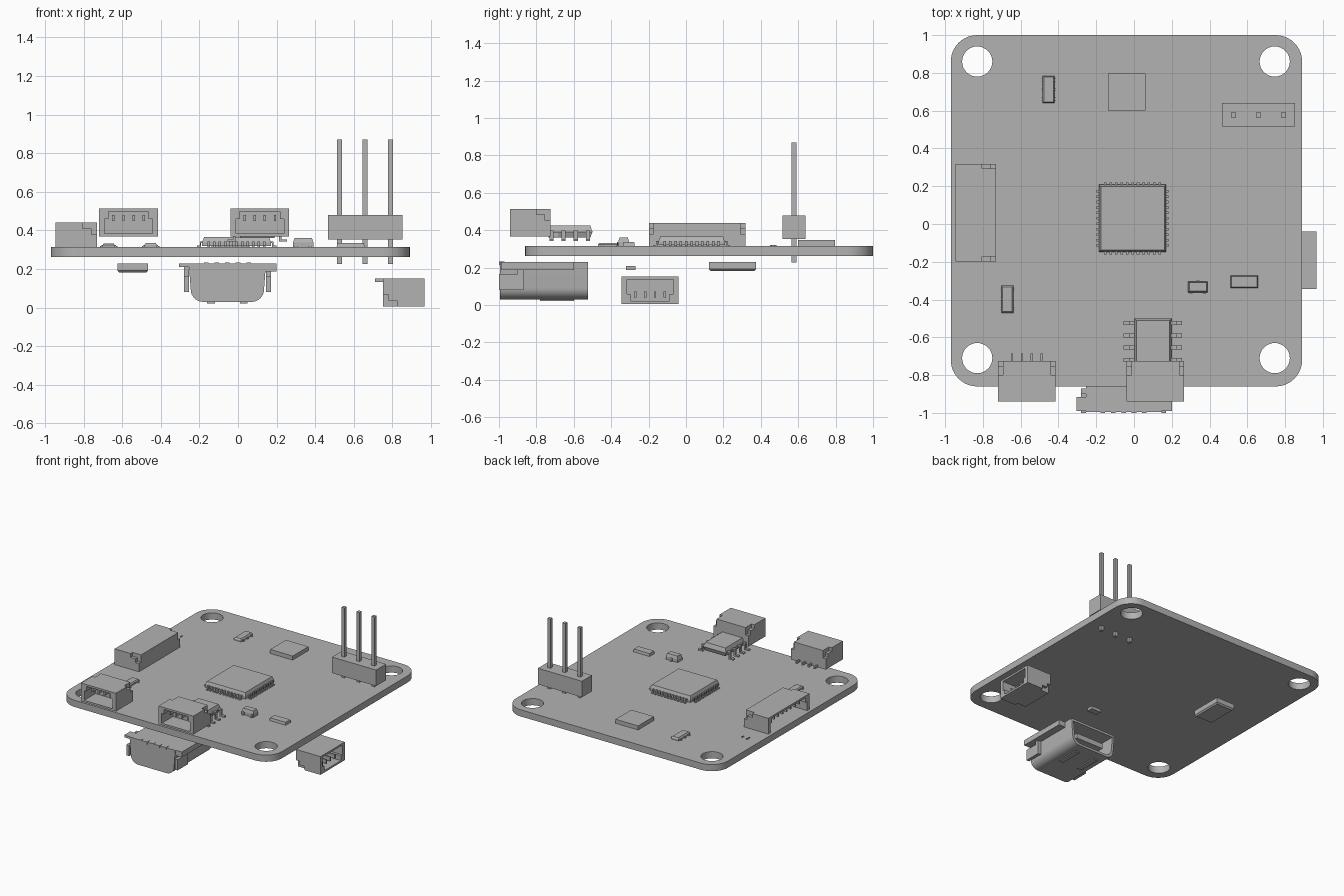
import bpy, bmesh, math
from mathutils import Matrix, Vector

if "Cube" in bpy.data.objects:
    bpy.data.objects.remove(bpy.data.objects["Cube"])

T, R, PI = Matrix.Translation, Matrix.Rotation, math.pi
ID = Matrix.Identity(4)
grey = bpy.data.materials.new("plain_grey")
grey.diffuse_color = (0.45, 0.45, 0.45, 1)
grey.use_nodes = True
grey.node_tree.nodes["Principled BSDF"].inputs["Base Color"].default_value = grey.diffuse_color


def box(bm, x0, x1, y0, y1, z0, z1, M=ID, taper=0.0):
    """Box by its bounds; taper pulls the top face in."""
    vs = []
    for z, t in ((z0, 0), (z1, taper)):
        for x, y in ((x0 + t, y0 + t), (x1 - t, y0 + t), (x1 - t, y1 - t), (x0 + t, y1 - t)):
            vs.append(bm.verts.new(M @ Vector((x, y, z))))
    for f in ((3, 2, 1, 0), (4, 5, 6, 7), (0, 1, 5, 4), (1, 2, 6, 5), (2, 3, 7, 6), (3, 0, 4, 7)):
        bm.faces.new([vs[i] for i in f])


def prism(bm, loops, a, b, M=ID):
    """Extrude an outline with holes along local z from a to b."""
    cu = bpy.data.curves.new("tmp", 'CURVE')
    cu.dimensions, cu.fill_mode, cu.extrude = '2D', 'BOTH', (b - a) / 2
    for loop in loops:
        s = cu.splines.new('POLY')
        s.points.add(len(loop) - 1)
        for p, (x, y) in zip(s.points, loop):
            p.co = (x, y, 0, 1)
        s.use_cyclic_u = True
    ob = bpy.data.objects.new("tmp", cu)
    bpy.context.collection.objects.link(ob)
    bpy.context.view_layer.update()
    dg = bpy.context.evaluated_depsgraph_get()
    me = bpy.data.meshes.new_from_object(ob.evaluated_get(dg))
    me.transform(M @ T((0, 0, (a + b) / 2)))
    bm.from_mesh(me)
    bpy.data.objects.remove(ob)
    bpy.data.meshes.remove(me)


def finish(bm, name, weld=False):
    if weld:
        bmesh.ops.remove_doubles(bm, verts=bm.verts, dist=1e-5)
    bmesh.ops.recalc_face_normals(bm, faces=bm.faces)
    me = bpy.data.meshes.new(name)
    bm.to_mesh(me)
    bm.free()
    me.materials.clear()
    me.materials.append(grey)
    for p in me.polygons:
        p.material_index = 0
    ob = bpy.data.objects.new(name, me)
    bpy.context.collection.objects.link(ob)
    bpy.ops.object.select_all(action='DESELECT')
    ob.select_set(True)
    bpy.context.view_layer.objects.active = ob
    bpy.ops.object.shade_smooth_by_angle(angle=math.radians(30))


def arc(cx, cy, r, a0, a1, n):
    return [(cx + r * math.cos(a0 + (a1 - a0) * i / n), cy + r * math.sin(a0 + (a1 - a0) * i / n))
            for i in range(n + 1)]


def leads(bm, M, n, pitch, edge, reach, w, zs, zf, t):
    """Row of gull-wing leads pointing along local +x."""
    for i in range(n):
        y = (i - (n - 1) / 2) * pitch
        m = edge + reach * 0.45
        box(bm, edge - 0.01, m, y - w, y + w, zs - t, zs, M)
        box(bm, m - t, m, y - w, y + w, zf, zs, M)
        box(bm, m - t, edge + reach, y - w, y + w, zf, zf + t, M)


# Board with rounded corners and four mounting holes
bm = bmesh.new()
outline, r = [], 0.14
for i, (x, y) in enumerate(((0.89 - r, 1 - r), (-0.97 + r, 1 - r), (-0.97 + r, -0.86 + r), (0.89 - r, -0.86 + r))):
    outline += arc(x, y, r, i * PI / 2, (i + 1) * PI / 2, 10)
holes = [arc(x, y, 0.08, 0, 2 * PI, 32)[:-1] for x in (-0.83, 0.745) for y in (0.86, -0.71)]
prism(bm, [outline] + holes, 0.262, 0.315)
finish(bm, "circuit_board", True)


# Side-entry wire connectors: local mouth at -y, back at y = 0
def connector(name, M, w, n):
    bm = bmesh.new()
    h, d, s, k = w / 2, 0.215, 0.075, 0.145
    a, b = h - 0.028, h - 0.048
    cavity = [(-a, 0.015), (a, 0.015), (a, 0.092), (b, 0.092), (b, 0.13), (-b, 0.13), (-b, 0.092), (-a, 0.092)]
    prism(bm, [[(-h, 0), (h, 0), (h, k), (-h, k)], cavity], s, d, M @ R(PI / 2, 4, 'X'))
    box(bm, -h + 0.025, h - 0.025, -s, 0, 0, k, M)
    for sx in (-1, 1):
        xs = sorted((sx * h, sx * (h - 0.025)))
        box(bm, *xs, -s, -0.03, 0, 0.115, M)
        box(bm, *xs, -0.03, 0, 0, 0.085, M)
    for i in range(n):
        x = (i - (n - 1) / 2) * 0.0525
        box(bm, x - 0.006, x + 0.006, -0.18, -s, 0.08, 0.112, M)
        box(bm, x - 0.006, x + 0.006, -0.01, 0.04, 0, 0.018, M)
    finish(bm, name)


connector("front_left_connector", T((-0.567, -0.725, 0.368)), 0.305, 4)
connector("front_middle_connector", T((0.113, -0.725, 0.368)), 0.305, 4)
connector("left_long_connector", T((-0.73, 0.06, 0.295)) @ R(-PI / 2, 4, 'Z'), 0.515, 8)
connector("lower_right_connector", T((0.75, -0.192, 0.152)) @ R(PI / 2, 4, 'Z') @ R(PI, 4, 'Y'), 0.305, 4)

# Lower data socket: shell open at the back (+y), tongue, flange and side tabs
bm = bmesh.new()
cx, Y = -0.055, R(PI / 2, 4, 'X')


def shell(o):
    w, zb, q = 0.2 - o, 0.03 + o, 0.065 - o * 0.5
    return ([(cx - w, 0.23 - o)] + arc(cx - w + q + 0.01, zb + q, q, PI, 1.5 * PI, 8)
            + arc(cx + w - q - 0.01, zb + q, q, 1.5 * PI, 2 * PI, 8) + [(cx + w, 0.23 - o)])


prism(bm, [shell(0), shell(0.018)], 0.525, 0.9, Y)
prism(bm, [shell(0)], 0.9, 0.995, Y)
box(bm, cx - 0.12, cx + 0.12, -0.9, -0.56, 0.11, 0.15)
for x in (-0.28, 0.145):
    box(bm, x, x + 0.025, -1.0, -0.87, 0.08, 0.165)
    box(bm, x, x + 0.025, -0.9, -0.87, 0.08, 0.225)
box(bm, -0.305, -0.2, -0.99, -0.915, 0.212, 0.23)
box(bm, 0.1, 0.2, -0.99, -0.6, 0.188, 0.23)
for i in range(5):
    x = cx + (i - 2) * 0.055
    box(bm, x - 0.012, x + 0.012, -1.0, -0.97, 0.215, 0.234)
for x in (-0.14, 0.03):
    box(bm, x - 0.02, x + 0.02, -0.78, -0.6, 0.022, 0.035)
finish(bm, "data_socket")

# Main square chip with eleven leads per side
bm = bmesh.new()
cx, cy = -0.0075, 0.03
box(bm, cx - 0.178, cx + 0.178, cy - 0.178, cy + 0.178, 0.32, 0.34)
box(bm, cx - 0.178, cx + 0.178, cy - 0.178, cy + 0.178, 0.34, 0.366, taper=0.01)
for i in range(4):
    leads(bm, T((cx, cy, 0)) @ R(i * PI / 2, 4, 'Z'), 11, 0.0288, 0.178, 0.028, 0.007, 0.343, 0.314, 0.007)
finish(bm, "main_chip")

# Eight-lead chip
bm = bmesh.new()
box(bm, 0.0, 0.2, -0.745, -0.5, 0.392, 0.36, taper=0.012)
box(bm, 0.0, 0.2, -0.745, -0.5, 0.392, 0.425, taper=0.012)
for a in (0, PI):
    leads(bm, T((0.1, -0.622, 0)) @ R(a, 4, 'Z'), 4, 0.065, 0.1, 0.055, 0.011, 0.4, 0.342, 0.012)
finish(bm, "eight_lead_chip")


# Small leaded parts
def small_chip(name, x, y, hw, hl, top, turn, left, right):
    bm = bmesh.new()
    M = T((x, y, 0)) @ R(turn, 4, 'Z')
    mid = 0.315 + (top - 0.315) * 0.5
    box(bm, -hw, hw, -hl, hl, 0.312, mid, M)
    box(bm, -hw, hw, -hl, hl, mid, top, M, 0.007)
    for a, n in ((0, right), (PI, left)):
        pitch = hl * 1.4 / max(n - 1, 1)
        leads(bm, M @ R(a, 4, 'Z'), n, pitch, hw, 0.013, 0.008, mid, 0.314, 0.005)
    finish(bm, name)


small_chip("regulator_back", -0.452, 0.712, 0.032, 0.072, 0.336, 0, 3, 3)
small_chip("regulator_left", -0.67, -0.398, 0.032, 0.072, 0.333, 0, 3, 2)
small_chip("transistor", 0.338, -0.333, 0.029, 0.052, 0.362, PI / 2, 2, 1)

# Plain blocks on both faces of the board
for name, b, tp in (
        ("flat_sensor", (-0.138, 0.06, 0.6, 0.797, 0.313, 0.347), 0),
        ("diode", (0.511, 0.656, -0.338, -0.273, 0.313, 0.336), 0.004),
        ("tiny_part_a", (-0.875, -0.867, 0.45, 0.485, 0.313, 0.322), 0),
        ("tiny_part_b", (-0.828, -0.82, 0.455, 0.475, 0.313, 0.322), 0),
        ("under_chip_small", (0.085, 0.17, -0.32, -0.27, 0.187, 0.21), 0),
        ("under_chip_large", (-0.625, -0.465, 0.122, 0.375, 0.192, 0.23), 0)):
    bm = bmesh.new()
    box(bm, *b, taper=tp)
    if name == "under_chip_large":
        box(bm, *b[:4], 0.192, 0.182, taper=0.01)
    finish(bm, name)

# Three-pin header
bm = bmesh.new()
box(bm, 0.465, 0.852, 0.515, 0.64, 0.353, 0.48)
finish(bm, "header_block")
for i, x in enumerate((0.527, 0.659, 0.791)):
    bm = bmesh.new()
    box(bm, x - 0.013, x + 0.013, 0.564, 0.59, 0.227, 0.87)
    finish(bm, "header_pin_%d" % (i + 1))
